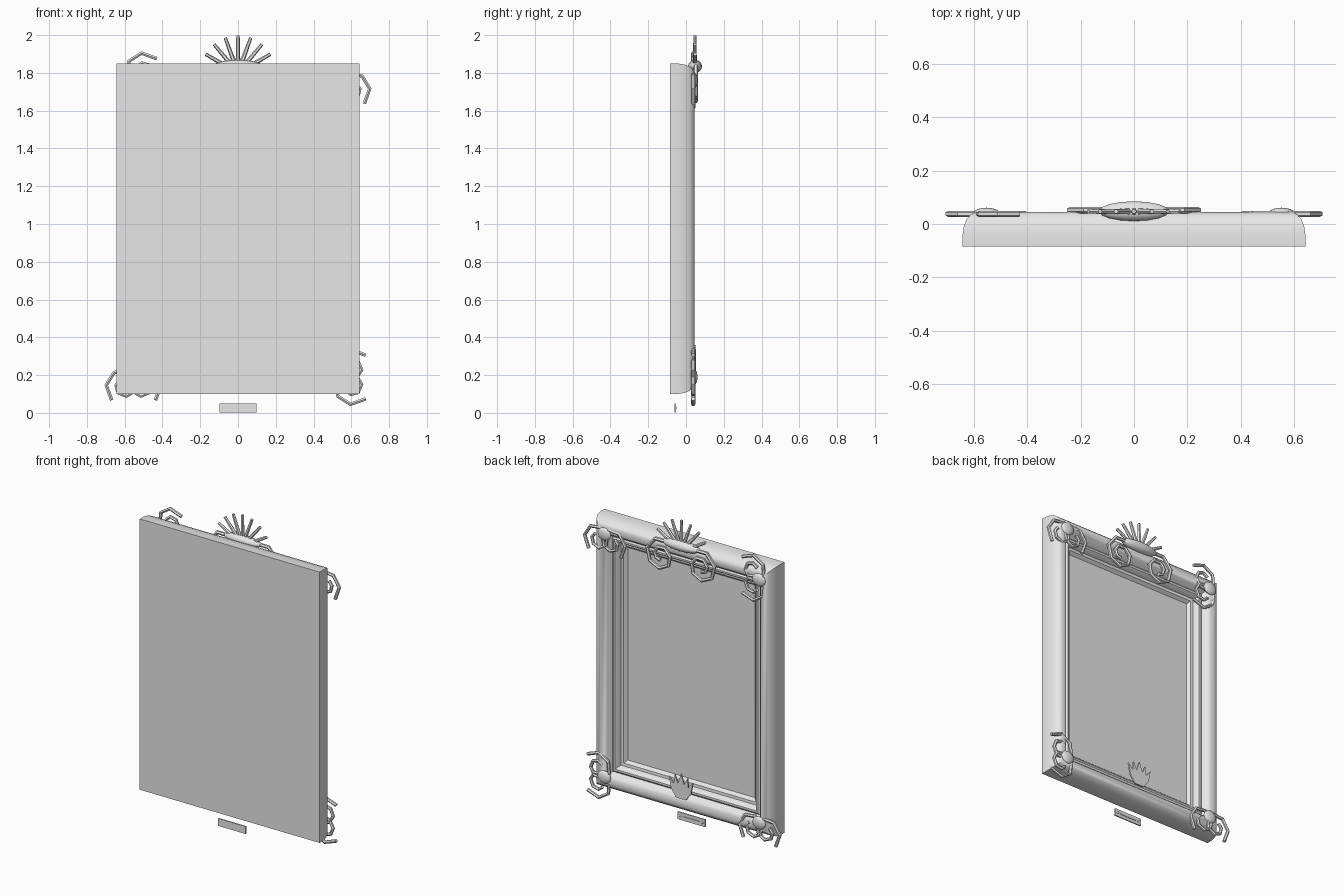
import bpy, bmesh, math
from mathutils import Vector

if "Cube" in bpy.data.objects:
    bpy.data.objects.remove(bpy.data.objects["Cube"])

grey = bpy.data.materials.new("plain grey")
grey.diffuse_color = (0.8, 0.8, 0.8, 1)
grey.use_nodes = True
grey.node_tree.nodes["Principled BSDF"].inputs["Base Color"].default_value = grey.diffuse_color


def finish(name, bm, smooth=None):
    bmesh.ops.recalc_face_normals(bm, faces=bm.faces)
    me = bpy.data.meshes.new(name)
    bm.to_mesh(me)
    bm.free()
    me.materials.append(grey)
    ob = bpy.data.objects.new(name, me)
    bpy.context.collection.objects.link(ob)
    if smooth:
        bpy.ops.object.select_all(action='DESELECT')
        ob.select_set(True)
        bpy.context.view_layer.objects.active = ob
        bpy.ops.object.shade_smooth_by_angle(angle=math.radians(smooth))
    return ob


def box(name, centre, size):
    bm = bmesh.new()
    bmesh.ops.create_cube(bm, size=1)
    for v in bm.verts:
        v.co = Vector(a * b for a, b in zip(v.co, size)) + Vector(centre)
    return finish(name, bm)


def blob(name, centre, size, seg=12, rings=8):
    bm = bmesh.new()
    bmesh.ops.create_uvsphere(bm, u_segments=seg, v_segments=rings, radius=1)
    for v in bm.verts:
        x, y, z = v.co
        # poles point along y
        v.co = Vector((x * size[0], z * size[1], y * size[2])) + Vector(centre)
    return finish(name, bm, 40)


def scroll(name, centre, y, r0, r1, start, step, count, mx, turn, tube):
    """Angular spiral tube, optionally mirrored in x and turned about y."""
    cu = bpy.data.curves.new(name, 'CURVE')
    cu.dimensions = '3D'
    cu.bevel_depth = tube
    cu.bevel_resolution = 1
    cu.use_fill_caps = True
    sp = cu.splines.new('POLY')
    sp.points.add(count - 1)
    sp.use_smooth = False
    for i, p in enumerate(sp.points):
        a = math.radians(start + step * i)
        r = r0 + (r1 - r0) * i / (count - 1)
        x = mx * (centre[0] + r * math.cos(a))
        z = centre[1] + r * math.sin(a)
        if turn:
            x, z = -z, x
        p.co = (x, y, z, 1)
    cu.materials.append(grey)
    ob = bpy.data.objects.new(name, cu)
    bpy.context.collection.objects.link(ob)
    return ob


# Frame moulding with mitred corners, closed by the backing and the pane
W, Z0, Z1 = 0.643, 0.10, 1.85
profile = [(0, -.085), (0, -.045), (.005, -.01), (.016, .018), (.03, .034),
           (.046, .044), (.065, .045), (.082, .038), (.096, .024), (.108, .006),
           (.116, -.004), (.126, .003), (.138, .002), (.147, -.010),
           (.155, -.033), (.172, -.036), (.188, -.056)]
bm = bmesh.new()
rings = []
for d, y in profile:
    rings.append([bm.verts.new(c) for c in (
        (-W + d, y, Z0 + d), (W - d, y, Z0 + d),
        (W - d, y, Z1 - d), (-W + d, y, Z1 - d))])
for a, b in zip(rings, rings[1:]):
    for i in range(4):
        j = (i + 1) % 4
        bm.faces.new((a[i], a[j], b[j], b[i]))
bm.faces.new(rings[0])
bm.faces.new(rings[-1])
finish("frame_and_pane", bm, 35)

# Corner rosettes, each with a mirrored pair of scrolls
for cx, cz, turn in ((.553, 1.76, False), (-.553, 1.76, True),
                     (.553, .19, True), (-.553, .19, False)):
    blob("corner_rosette", (cx, .044, cz), (.047, .017, .042))
    for mx in (-1, 1):
        s = scroll("corner_scroll", (.05, -.045), .038, .102, .035,
                   -50, 51.4, 10, mx, turn, .011)
        s.location = (cx, 0, cz)

# Crest: fan of rays, central boss and two large scrolls
for k in range(7):
    a = math.radians(30 + 20 * k)
    out = Vector((math.cos(a), 0, math.sin(a)))
    side = Vector((-math.sin(a), 0, math.cos(a)))
    bm = bmesh.new()
    ends = []
    for r, w in ((.03, .013), (.198, .009)):
        ends.append([bm.verts.new(Vector((0, .047, 1.80)) + out * r
                     + side * w * math.cos(t * math.pi / 3)
                     + Vector((0, w * math.sin(t * math.pi / 3), 0)))
                     for t in range(6)])
    for i in range(6):
        j = (i + 1) % 6
        bm.faces.new((ends[0][i], ends[0][j], ends[1][j], ends[1][i]))
    bm.faces.new(ends[0])
    bm.faces.new(ends[1])
    finish("crest_ray", bm)
blob("crest_boss", (0, .048, 1.835), (.135, .037, .034), 14, 8)
for mx in (-1, 1):
    scroll("crest_scroll", (.145, 1.735), .052, .115, .03,
           120, -51.4, 12, mx, False, .012)

# Palmette plate on the lower rail
half = [(.035, .20), (.07, .25), (.085, .325), (.052, .285), (.045, .345),
        (.022, .295)]
outline = half + [(0, .36)] + [(-x, z) for x, z in reversed(half)]
bm = bmesh.new()
face = bm.faces.new([bm.verts.new((x, .042, z)) for x, z in outline])
ext = bmesh.ops.extrude_face_region(bm, geom=[face])
for v in ext['geom']:
    if isinstance(v, bmesh.types.BMVert):
        v.co.y += .010
finish("palmette", bm)

# Small hanging label plate with screws
box("label_plate", (0, -.058, .027), (.196, .008, .048))
box("label_ridge", (0, -.053, .027), (.12, .006, .008))
for x in (-.08, .08):
    blob("label_screw", (x, -.053, .027), (.007, .004, .007), 8, 6)
